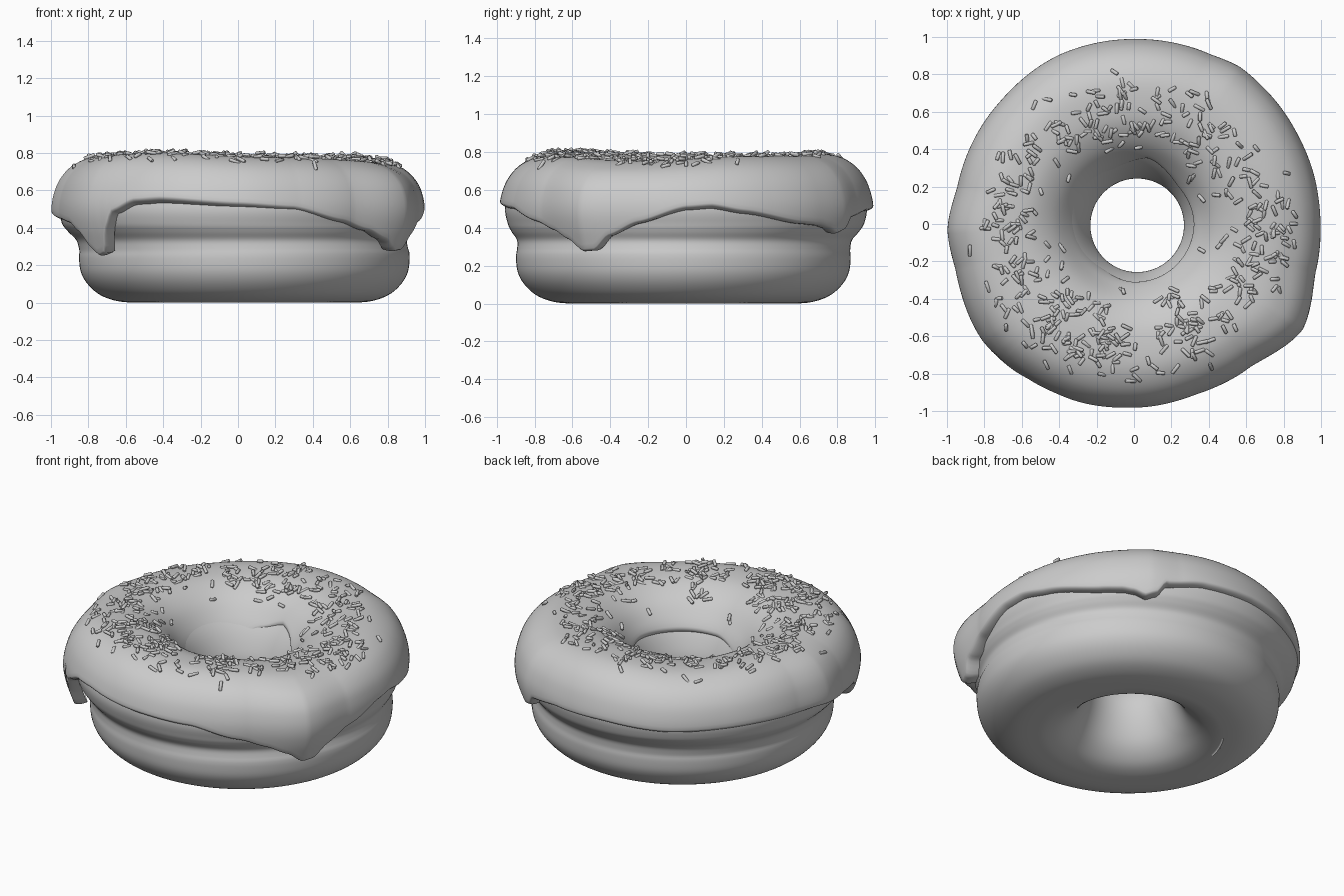
import bpy, bmesh, math, random
from mathutils import Vector, Matrix
from mathutils.bvhtree import BVHTree

if "Cube" in bpy.data.objects:
    bpy.data.objects.remove(bpy.data.objects["Cube"])

random.seed(7)


def catmull(p0, p1, p2, p3, t):
    return 0.5 * (2*p1 + (p2-p0)*t + (2*p0-5*p1+4*p2-p3)*t*t + (3*p1-p0-3*p2+p3)*t**3)


def smooth_curve(pts, steps, closed):
    pts = [Vector(p) for p in pts]
    n = len(pts)
    get = (lambda i: pts[i % n]) if closed else (lambda i: pts[max(0, min(n-1, i))])
    out = [catmull(get(i-1), get(i), get(i+1), get(i+2), k/steps)
           for i in range(n if closed else n-1) for k in range(steps)]
    return out if closed else out + [pts[-1]]


def around(keys, deg):
    """Eased periodic interpolation of (degree, value) keys."""
    deg %= 360
    ks = [(keys[-1][0]-360, keys[-1][1])] + keys + [(keys[0][0]+360, keys[0][1])]
    for (a, va), (b, vb) in zip(ks, ks[1:]):
        if a <= deg <= b:
            t = (deg-a)/(b-a)
            return va + (vb-va)*(0.5*t + 0.5*t*t*(3-2*t))


def grid_mesh(rings, close_v):
    bm = bmesh.new()
    vs = [[bm.verts.new(p) for p in ring] for ring in rings]
    n, m = len(vs), len(vs[0])
    for i in range(n):
        a, b = vs[i], vs[(i+1) % n]
        for j in range(m if close_v else m-1):
            k = (j+1) % m
            bm.faces.new((a[j], b[j], b[k], a[k]))
    bmesh.ops.recalc_face_normals(bm, faces=bm.faces)
    top = max(bm.faces, key=lambda f: f.calc_center_median().z)
    if top.normal.z < 0:
        bmesh.ops.reverse_faces(bm, faces=bm.faces)
    bm.normal_update()
    return bm


def make_object(name, bm, smooth=True):
    me = bpy.data.meshes.new(name)
    bm.to_mesh(me)
    ob = bpy.data.objects.new(name, me)
    bpy.context.collection.objects.link(ob)
    for p in me.polygons:
        p.use_smooth = smooth
    return ob


# Dough ring: revolved cross-section with a waist, slightly off-centre at the base
dough_pts = [(.58, 0), (.68, .008), (.77, .04), (.835, .095), (.873, .16), (.884, .235), (.88, .29),
             (.885, .335), (.918, .38), (.942, .425), (.955, .51), (.918, .63), (.83, .712), (.68, .745),
             (.55, .73), (.43, .67), (.335, .57), (.275, .46), (.25, .36), (.268, .24), (.32, .12),
             (.40, .04), (.49, .005)]
section = smooth_curve(dough_pts, 5, True)
rings = []
for i in range(144):
    a = math.tau*i/144
    ring = []
    for r, z in section:
        low = max(0, min(1, (.42-z)/.15)) if r > .55 else .5
        ring.append(Vector((r*math.cos(a) + .034*low, r*math.sin(a) - .014*low, max(0, z))))
    rings.append(ring)
make_object("dough", grid_mesh(rings, True))

# Icing: swept profile with an outer rim height, inner rim height and radius that vary by angle
icing_pts = [(.90, .2), (.925, .26), (.95, .33), (.972, .40), (.985, .48), (.978, .56), (.945, .65),
             (.88, .725), (.78, .772), (.66, .779), (.54, .76), (.43, .70), (.347, .61), (.30, .53),
             (.278, .45), (.264, .38)]
profile = smooth_curve(icing_pts, 10, False)
rim = [(0, .49), (8, .50), (18, .47), (38, .41), (46, .40), (50, .385), (54, .355), (58, .375), (61, .44),
       (75, .48), (95, .49), (120, .47), (150, .48), (175, .47), (194, .43), (205, .41), (211, .36),
       (216, .27), (219, .235), (222, .25), (225, .38), (228, .47), (236, .53), (245, .54), (270, .51),
       (288, .49), (305, .42), (315, .37), (322, .32), (327, .26), (331, .265), (336, .34), (345, .41)]
radius = [(0, 1.013), (27, 1.012), (45, 1.02), (56, 1.028), (66, 1.01), (90, 1.005), (113, 1.004),
          (138, .985), (168, .98), (182, 1.013), (194, 1.0), (218, 1.038), (236, 1.025), (250, 1.02),
          (270, 1.0), (290, .985), (309, 1.0), (328, 1.08), (345, 1.02)]
hole_rim = [(0, .55), (40, .53), (78, .61), (100, .56), (126, .49), (180, .46), (225, .47), (270, .53),
            (315, .54)]
arc = [0.0]
for a, b in zip(profile, profile[1:]):
    arc.append(arc[-1] + (b-a).length)


def at(s):
    for k in range(len(arc)-1):
        if arc[k+1] >= s:
            break
    t = (s-arc[k])/(arc[k+1]-arc[k])
    d = (profile[k+1]-profile[k]).normalized()
    return profile[k].lerp(profile[k+1], t), Vector((d.y, -d.x))


def crossing(z, inner):
    ks = range(len(arc)-1)
    for k in (reversed(ks) if inner else ks):
        za, zb = profile[k].y, profile[k+1].y
        if min(za, zb) <= z <= max(za, zb):
            return arc[k] + (arc[k+1]-arc[k])*(z-za)/(zb-za)


rings = []
LIP, W = 6, .03
for i in range(360):
    deg = i
    a = math.radians(deg)
    s0, s1 = crossing(around(rim, deg), False), crossing(around(hole_rim, deg), True)
    q = [k/LIP*math.pi/2 for k in range(LIP+1)]
    samples = [(s0 + W*(1-math.cos(t)), -.07*(1-math.sin(t))) for t in q]
    samples += [(s0+W + (s1-s0-2*W)*k/44, 0) for k in range(1, 44)]
    samples += [(s1 - W*(1-math.cos(t)), -.03*(1-math.sin(t))) for t in reversed(q)]
    swell = around(radius, deg)
    ring = []
    for s, off in samples:
        p, nrm = at(s)
        p = p + nrm*off
        f = max(0, min(1, (p.x-.4)/.5))
        r = p.x*(1 + (swell-1)*f*f*(3-2*f))
        top = max(0, min(1, (p.y-.6)/.15))
        wob = .012*math.sin(2*a-.6) - .01*math.cos(a) + .005*math.sin(5*a)
        ring.append(Vector((r*math.cos(a), r*math.sin(a), p.y + wob*top)))
    rings.append(ring)
ice = grid_mesh(rings, False)
make_object("icing", ice)
surface = BVHTree.FromBMesh(ice)

# Sprinkles: small rods scattered in uneven bands over the icing
band = [(0, .76), (25, .58), (60, .60), (100, .58), (135, .58), (180, .70), (225, .66), (250, .62),
        (270, .72), (292, .60), (315, .68), (340, .72)]
density = [(0, 1), (25, .5), (60, .7), (100, .9), (150, .5), (180, .8), (225, 1), (255, 1),
           (275, .6), (300, .9), (325, .7)]
sprinkles = bmesh.new()
count = 0
while count < 470:
    deg = random.uniform(0, 360)
    if random.random() > around(density, deg):
        continue
    r = random.gauss(around(band, deg), .12)
    if not .36 < r < .89:
        continue
    a = math.radians(deg)
    hit, nrm, _, _ = surface.ray_cast(Vector((r*math.cos(a), r*math.sin(a), 2)), Vector((0, 0, -1)))
    if hit is None:
        continue
    tilt = Vector((random.gauss(0, .25), random.gauss(0, .25), 0))
    frame = (nrm+tilt).to_track_quat('Z', 'Y').to_matrix().to_4x4()
    M = (Matrix.Translation(hit + nrm*random.uniform(-.003, .011)) @ frame
         @ Matrix.Rotation(random.uniform(0, math.tau), 4, 'Z') @ Matrix.Rotation(math.pi/2, 4, 'Y'))
    length, rad = random.uniform(.04, .064), .0098
    loops = []
    for x, k in ((-.5, .65), (-.43, 1), (.43, 1), (.5, .65)):
        loops.append([sprinkles.verts.new(M @ Vector((rad*k*math.cos(j*math.tau/8),
                      rad*k*math.sin(j*math.tau/8), x*length))) for j in range(8)])
    for lo, hi in zip(loops, loops[1:]):
        for j in range(8):
            sprinkles.faces.new((lo[j], lo[(j+1) % 8], hi[(j+1) % 8], hi[j]))
    sprinkles.faces.new(loops[0][::-1])
    sprinkles.faces.new(loops[-1])
    count += 1
sprinkle_ob = make_object("sprinkles", sprinkles, False)
bpy.context.view_layer.objects.active = sprinkle_ob
sprinkle_ob.select_set(True)
bpy.ops.object.shade_smooth_by_angle(angle=math.radians(50))
